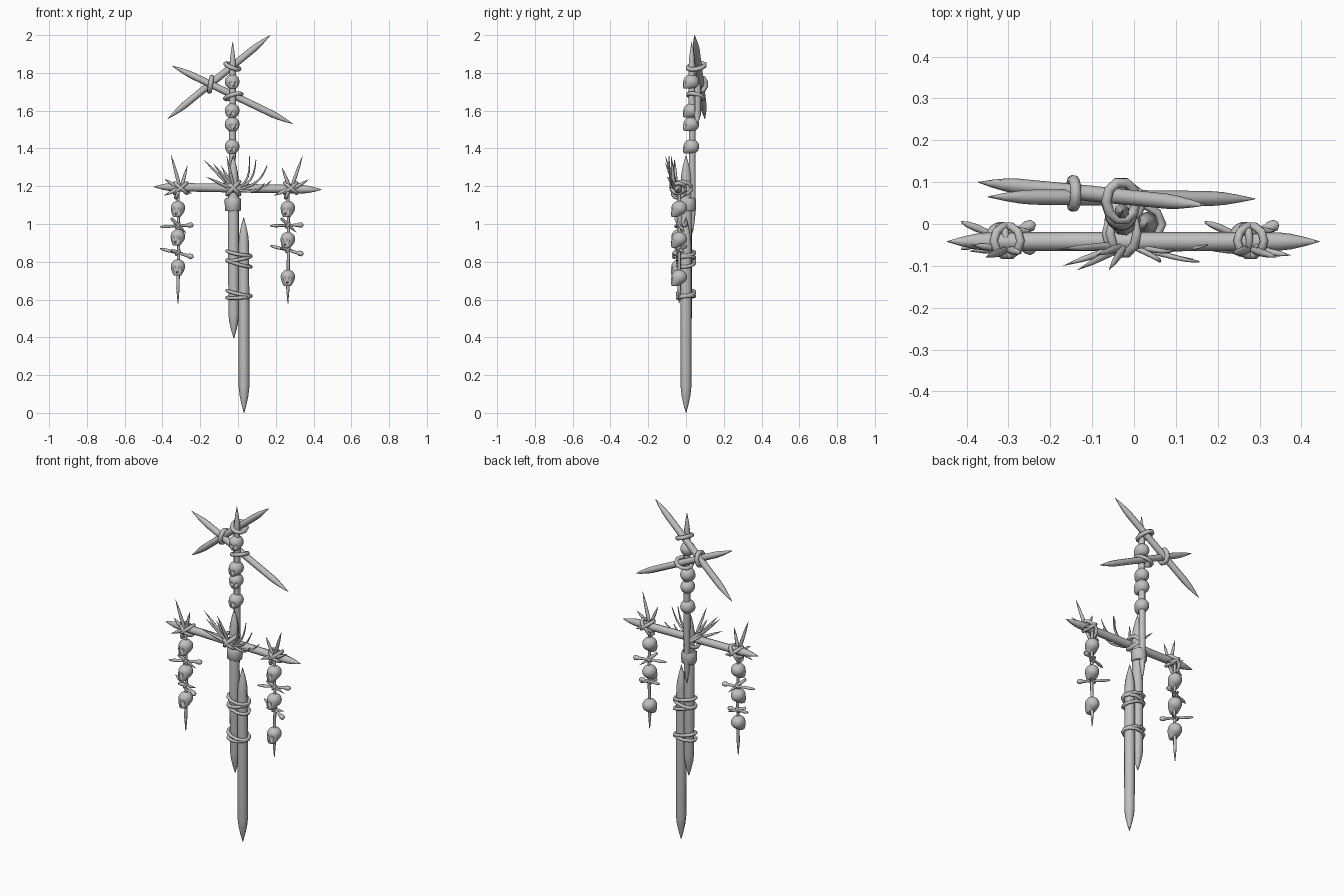
import bpy, bmesh, math, random
from mathutils import Vector, Matrix

random.seed(4)
if "Cube" in bpy.data.objects:
    bpy.data.objects.remove(bpy.data.objects["Cube"], do_unlink=True)

grey = bpy.data.materials.new("weathered_grey")
grey.use_nodes = True
colour = (0.53, 0.53, 0.53, 1)
grey.diffuse_color = colour
grey.node_tree.nodes["Principled BSDF"].inputs["Base Color"].default_value = colour


def finish(obj, angle=50):
    bpy.ops.object.select_all(action="DESELECT")
    obj.select_set(True)
    bpy.context.view_layer.objects.active = obj
    if obj.type == "CURVE":
        bpy.ops.object.convert(target="MESH")
        obj = bpy.context.view_layer.objects.active
    bpy.ops.object.shade_smooth_by_angle(angle=math.radians(angle))
    return obj


def tube(name, points, radii, cyclic=False):
    """Round tube through points with a radius at each point."""
    data = bpy.data.curves.new(name, "CURVE")
    data.dimensions = "3D"
    data.bevel_depth = 1
    data.bevel_resolution = 2
    data.use_fill_caps = True
    line = data.splines.new("POLY")
    line.points.add(len(points) - 1)
    for slot, p, r in zip(line.points, points, radii):
        slot.co = (*p, 1)
        slot.radius = r
    line.use_cyclic_u = cyclic
    data.materials.append(grey)
    obj = bpy.data.objects.new(name, data)
    bpy.context.collection.objects.link(obj)
    return finish(obj)


def shaped(name, a, b, r, profile):
    """Straight piece from a to b; profile holds (fraction, radius factor)."""
    a, b = Vector(a), Vector(b)
    return tube(name, [a.lerp(b, t) for t, k in profile], [r * k for t, k in profile])


def stake(name, a, b, r, tip=0.13):
    half = [(0, 0.04), (tip * 0.35, 0.5), (tip * 0.7, 0.85), (tip, 1)]
    shaped(name, a, b, r, half + [(0.5, 1.05)] + [(1 - t, k) for t, k in reversed(half)])


def spike(name, a, b, r=0.011):
    shaped(name, a, b, r, [(0, 0.7), (0.35, 1), (0.7, 0.7), (1, 0.04)])


def bone(name, a, b, r=0.014):
    shaped(name, a, b, r, [(0, 0.15), (0.08, 0.5), (0.2, 0.65), (0.35, 0.5), (0.65, 0.5),
                           (0.82, 0.65), (0.88, 1.0), (0.96, 0.95), (1, 0.3)])


def ring(name, centre, u, v, r=0.01):
    """Rope loop with half axes u and v."""
    c, u, v = Vector(centre), Vector(u), Vector(v)
    turns = [math.tau * i / 10 for i in range(10)]
    tube(name, [c + u * math.cos(t) + v * math.sin(t) for t in turns], [r] * 10, True)


def skull(name, centre, size, yaw, jaw_drop):
    bm = bmesh.new()
    bmesh.ops.create_icosphere(bm, subdivisions=4, radius=1)
    sockets = [(Vector((0.36, -0.9, -0.2)), 0.25), (Vector((-0.36, -0.9, -0.2)), 0.25),
               (Vector((0, -0.85, -0.5)), 0.13)]
    for v in bm.verts:
        p = v.co.copy()
        jaw = max(0, -p.z) * min(1, max(0, 0.3 - p.y) * 1.6)
        v.co.x *= 1 - 0.2 * jaw
        v.co.y = max(-1.12, p.y * 1.08 - 0.45 * jaw)
        v.co.z = max(-0.85 - 0.6 * jaw_drop, p.z - jaw_drop * jaw)
        for s, reach in sockets:
            v.co.y += 0.3 * min(1, max(0, 2 - 2 * (p - s).length / reach))
    bm.transform(Matrix.Translation(centre) @ Matrix.Rotation(math.radians(yaw), 4, "Z")
                 @ Matrix.Scale(size, 4))
    mesh = bpy.data.meshes.new(name)
    bm.to_mesh(mesh)
    bm.free()
    mesh.materials.append(grey)
    obj = bpy.data.objects.new(name, mesh)
    bpy.context.collection.objects.link(obj)
    finish(obj)


# Upright stakes and crossbar
stake("ground_stake", (0.032, 0, 0), (0.03, 0, 1.035), 0.028)
stake("main_stake", (-0.022, 0.005, 0.393), (-0.025, 0, 1.363), 0.029)
stake("upper_pole", (-0.03, 0.035, 0.95), (-0.028, 0.03, 1.965), 0.018)
stake("crossbar", (-0.447, -0.042, 1.197), (0.443, -0.042, 1.182), 0.022, 0.11)

# Crossed sticks at the top
stake("rising_stick", (-0.373, 0.1, 1.556), (0.172, 0.045, 2.0), 0.018, 0.17)
stake("falling_stick", (-0.35, 0.065, 1.838), (0.29, 0.06, 1.53), 0.018, 0.17)
ring("stick_binding", (-0.145, 0.073, 1.74), (0.006, 0, 0.038), (0, 0.033, 0), 0.013)
ring("upper_pole_binding", (-0.03, 0.055, 1.834), (0.036, 0, -0.014), (0, 0.046, 0.008), 0.012)
ring("lower_pole_binding", (-0.025, 0.052, 1.676), (0.044, 0, 0.012), (0, 0.042, -0.01), 0.011)

# Ropes joining the two uprights
for z, tilt in [(0.844, -0.012), (0.816, 0.012), (0.791, -0.018), (0.634, -0.014), (0.614, 0.004)]:
    ring("stake_rope", (0.005, 0, z), (0.063, 0, tilt), (0, 0.047, 0.005), 0.0095)
tube("pole_band", [(-0.027, 0.01, z) for z in (1.068, 1.073, 1.128, 1.138)],
     [0.037, 0.042, 0.044, 0.038])

# Crossed ropes at the middle of the crossbar
for s in (-1, 1):
    ring("centre_rope", (-0.025, -0.022, 1.19), (0.032 * s, 0, 0.034), (0, 0.05, 0), 0.011)
ring("centre_rope_loop", (-0.032, -0.022, 1.195), (0.036, 0, -0.022), (0, 0.05, 0), 0.009)

# Straight spikes and curled splinters fanning from the middle
for x, y, z in [(-0.182, -0.06, 1.34), (-0.135, -0.11, 1.325), (-0.17, -0.1, 1.25),
                (-0.09, -0.075, 1.31), (-0.06, -0.11, 1.36)]:
    spike("centre_spike", (-0.02, -0.05, 1.18), (x, y, z), 0.009)
for x, y, z in [(0.06, -0.09, 1.36), (0.095, -0.06, 1.34), (0.155, -0.09, 1.31),
                (0.175, -0.05, 1.23), (0.14, -0.085, 1.215)]:
    start, end = Vector((-0.01, -0.05, 1.18)), Vector((x, y, z))
    bend = Vector((0.026, -0.01, -0.022))
    steps = [i / 6 for i in range(7)]
    tube("curled_splinter", [start.lerp(end, t) + bend * math.sin(math.pi * t) for t in steps],
         [0.007 * (1 - 0.7 * t * t) for t in steps])

# Skulls threaded on the pole
for z, yaw in [(1.753, 10), (1.6, -12), (1.528, 15), (1.41, -8)]:
    skull("pole_skull", (-0.031, 0.028, z), 0.039, yaw, 0.15)

# Hanging strands: skull heights, bones as (left z, right z), spike tips
strands = [
    ("right", -0.318, (1.085, 0.935, 0.775), [(0.985, 0.995), (0.87, 0.825)],
     [(-0.355, -0.08, 1.368), (-0.268, -0.07, 1.31), (-0.39, -0.05, 1.24)]),
    ("left", 0.264, (1.085, 0.92, 0.72), [(0.99, 0.995), (0.885, 0.84)],
     [(0.342, -0.08, 1.36), (0.232, -0.07, 1.3), (0.375, -0.075, 1.235)]),
]
for side, x, heads, bones, tips in strands:
    y = -0.036
    tube(side + "_cord", [(x, y, 1.2), (x + 0.004, y, 0.9), (x, y, 0.66), (x, y, 0.58)],
         [0.008, 0.008, 0.009, 0.002])
    for z in heads:
        skull(side + "_skull", (x, y, z), 0.038, random.uniform(-25, 25), 0.7)
    for i, (z0, z1) in enumerate(bones):
        dy = 0.035 if i else -0.03
        bone(side + "_bone", (x - 0.095, y + 0.006 + dy, z0), (x + 0.082, y + 0.006 - dy, z1))
        # Short shard and cord knot tied at each bone
        spike(side + "_shard", (x - 0.035, y - 0.02, z1 + 0.035),
              (x + 0.045, y + 0.03, z0 - 0.035), 0.011)
        ring(side + "_bone_knot", (x, y, (z0 + z1) / 2), (0.009, 0, 0.012), (0, 0.012, 0), 0.006)
    # Crossbar knot
    knot = x + 0.015
    for s in (-1, 1):
        ring(side + "_knot_rope", (knot, -0.04, 1.19), (0.032 * s, 0, 0.027), (0, 0.036, 0), 0.01)
    ring(side + "_knot_loop", (x, -0.038, 1.172), (0.012, 0, 0.034), (0, 0.034, 0.008), 0.009)
    spike(side + "_knot_end", (knot + 0.02, -0.055, 1.2), (x - 0.075, -0.065, 1.15), 0.012)
    spike(side + "_knot_tail", (knot - 0.02, -0.02, 1.2), (x + 0.075, -0.015, 1.16), 0.012)
    for tip in tips:
        spike(side + "_knot_spike", (knot, -0.06, 1.18), tip, 0.01)
